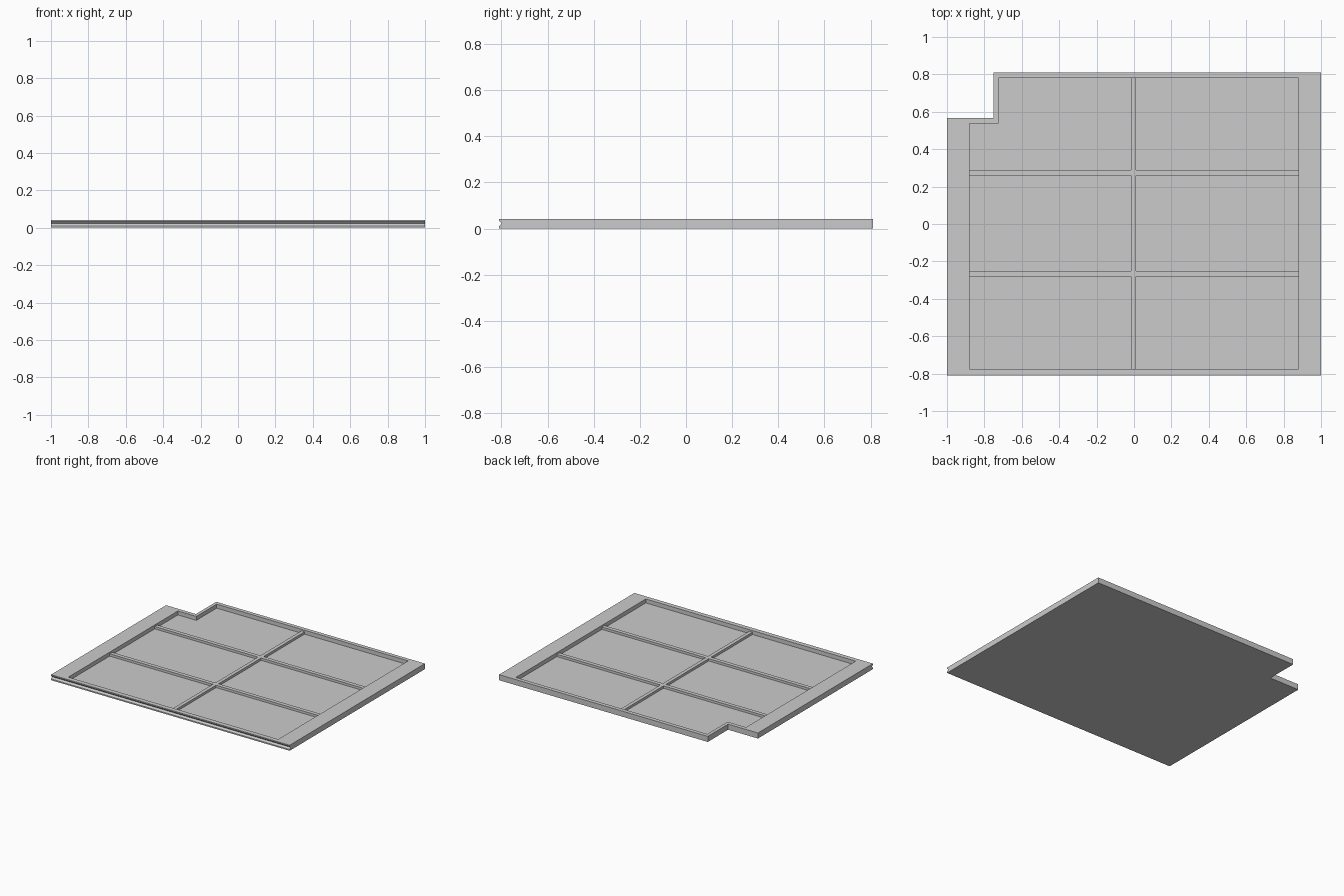
import bpy
import bmesh
from mathutils import Vector

if "Cube" in bpy.data.objects:
    bpy.data.objects.remove(bpy.data.objects["Cube"])

TOP, RIB, FLOOR = 0.042, 0.030, 0.012

metal = bpy.data.materials.new("plain grey")
metal.diffuse_color = (0.6, 0.6, 0.6, 1)
metal.use_nodes = True
metal.node_tree.nodes["Principled BSDF"].inputs["Base Color"].default_value = metal.diffuse_color


def prism(name, points, offset):
    """Extrude a closed polygon along an offset vector."""
    bm = bmesh.new()
    face = bm.faces.new([bm.verts.new(p) for p in points])
    ext = bmesh.ops.extrude_face_region(bm, geom=[face])
    moved = [v for v in ext["geom"] if isinstance(v, bmesh.types.BMVert)]
    bmesh.ops.translate(bm, verts=moved, vec=Vector(offset))
    bmesh.ops.recalc_face_normals(bm, faces=bm.faces)
    mesh = bpy.data.meshes.new(name)
    bm.to_mesh(mesh)
    bm.free()
    mesh.materials.append(metal)
    obj = bpy.data.objects.new(name, mesh)
    bpy.context.collection.objects.link(obj)
    return obj


def upright(name, outline, z0, z1):
    return prism(name, [(x, y, z0) for x, y in outline], (0, 0, z1 - z0))


def notched(x0, x1, y0, y1, nx, ny):
    """Rectangle with a square step missing from its back left corner."""
    return [(x0, y0), (x1, y0), (x1, y1), (nx, y1), (nx, ny), (x0, ny)]


def cut(target, cutter):
    mod = target.modifiers.new("cut", 'BOOLEAN')
    mod.operation = 'DIFFERENCE'
    mod.solver = 'EXACT'
    mod.object = cutter
    cutter.hide_render = True
    bpy.context.view_layer.objects.active = target
    bpy.ops.object.modifier_apply(modifier=mod.name)
    bpy.data.objects.remove(cutter, do_unlink=True)


# Solid panel with the stepped corner
panel = upright("panel", notched(-1, 1, -0.81, 0.81, -0.75, 0.567), 0, TOP)

# Shallow recess down to the rib tops
recess = notched(-0.88, 0.88, -0.775, 0.78, -0.725, 0.537)
cut(panel, upright("recess_cutter", recess, RIB, TOP + 0.1))

# Six deeper pockets, leaving the ribs between them
columns = [(-0.88, -0.015), (0.012, 0.88)]
rows = [(-0.775, -0.28), (-0.25, 0.26), (0.29, 0.78)]
for i, (x0, x1) in enumerate(columns):
    for j, (y0, y1) in enumerate(rows):
        if i == 0 and j == 2:
            outline = notched(x0, x1, y0, y1, -0.725, 0.537)
        else:
            outline = [(x0, y0), (x1, y0), (x1, y1), (x0, y1)]
        cut(panel, upright("pocket_cutter", outline, FLOOR, TOP + 0.1))

# V groove along the front edge
groove = [(-1.1, -0.822, 0.046), (-1.1, -0.798, 0.022), (-1.1, -0.822, -0.002)]
cut(panel, prism("groove_cutter", groove, (2.2, 0, 0)))
